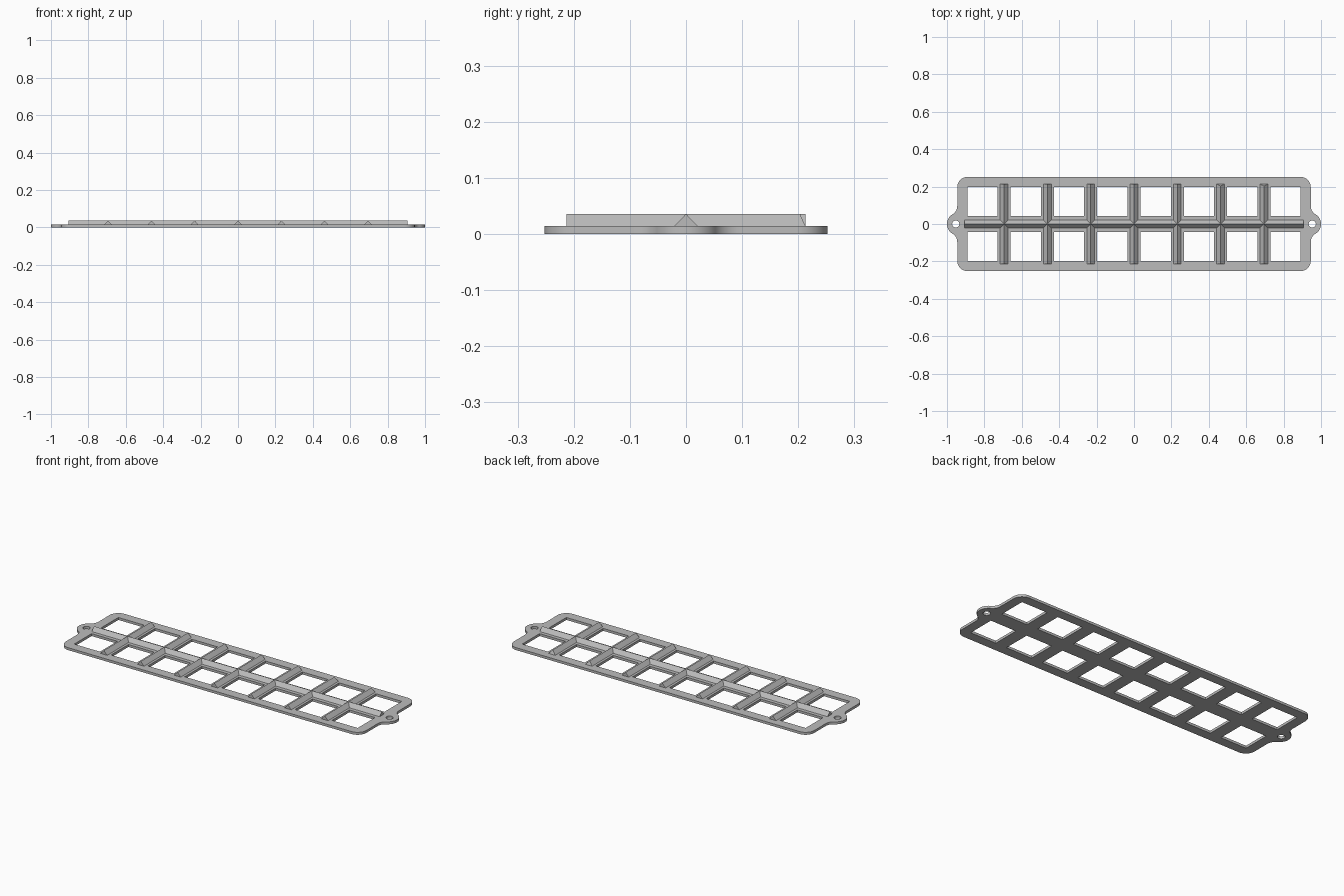
import bpy, bmesh
from math import cos, sin, pi, atan2, sqrt

if "Cube" in bpy.data.objects:
    bpy.data.objects.remove(bpy.data.objects["Cube"], do_unlink=True)

grey = bpy.data.materials.new("plain grey")
grey.use_nodes = True
colour = (0.5, 0.5, 0.5, 1)
grey.diffuse_color = colour
grey.node_tree.nodes["Principled BSDF"].inputs["Base Color"].default_value = colour

HALF_X, HALF_Y, THICK, PEAK = 0.945, 0.252, 0.014, 0.036
PITCH, RIDGE_W = 0.2315, 0.021


def arc(cx, cy, r, a0, a1, n=12):
    return [(cx + r * cos(a0 + (a1 - a0) * i / n),
             cy + r * sin(a0 + (a1 - a0) * i / n)) for i in range(n + 1)]


def outline():
    """Quarter of the rounded plate with its end tab, mirrored to all sides."""
    tab_x, tab_r, fil_r, corner = 0.94, 0.06, 0.05, 0.055
    fx = HALF_X + fil_r
    fy = sqrt((tab_r + fil_r) ** 2 - (fx - tab_x) ** 2)
    a = atan2(fy, fx - tab_x)
    quarter = arc(tab_x, 0, tab_r, 0, a)
    quarter += arc(fx, fy, fil_r, a - pi, -pi)[1:]
    quarter += arc(HALF_X - corner, HALF_Y - corner, corner, 0, pi / 2)
    half = quarter + [(-x, y) for x, y in reversed(quarter)]
    return half + [(x, -y) for x, y in reversed(half[1:-1])]


# Flat plate with screw holes and two rows of windows
loops = [outline()]
for side in (-1, 1):
    loops.append(arc(side * 0.953, 0, 0.019, 0, 2 * pi, 24)[:-1])
    for i in range(8):
        cx = (i - 3.5) * PITCH
        cy = side * 0.12
        w, h = 0.081, 0.078
        loops.append([(cx - w, cy - h), (cx + w, cy - h),
                      (cx + w, cy + h), (cx - w, cy + h)])

curve = bpy.data.curves.new("plate", "CURVE")
curve.dimensions = "2D"
curve.fill_mode = "BOTH"
curve.extrude = THICK / 2
for loop in loops:
    spline = curve.splines.new("POLY")
    spline.points.add(len(loop) - 1)
    for p, (x, y) in zip(spline.points, loop):
        p.co = (x, y, THICK / 2, 1)
    spline.use_cyclic_u = True
plate = bpy.data.objects.new("plate", curve)
bpy.context.collection.objects.link(plate)
bpy.ops.object.select_all(action="DESELECT")
plate.select_set(True)
bpy.context.view_layer.objects.active = plate
bpy.ops.object.convert(target="MESH")
plate = bpy.context.object

# Weld the plate and put it on the ground
bm = bmesh.new()
bm.from_mesh(plate.data)
bmesh.ops.remove_doubles(bm, verts=bm.verts, dist=0.0001)
low = min(v.co.z for v in bm.verts)
bmesh.ops.translate(bm, verts=bm.verts, vec=(0, 0, -low))
bmesh.ops.recalc_face_normals(bm, faces=bm.faces)
bm.to_mesh(plate.data)
bm.free()
plate.data.materials.clear()
plate.data.materials.append(grey)
bpy.ops.object.shade_smooth_by_angle(angle=pi / 6)


def ridge(name, length, x=0, turn=0, slope=0):
    """Triangular bar along its local x, optionally sloped at the far end."""
    bm = bmesh.new()
    ends = []
    for s in (-1, 1):
        top = s * length - (slope if s > 0 else 0)
        ends.append([bm.verts.new(c) for c in
                     ((s * length, -RIDGE_W, THICK), (s * length, RIDGE_W, THICK),
                      (top, 0, PEAK))])
    a, b = ends
    bm.faces.new(a)
    bm.faces.new(b)
    for i in range(3):
        j = (i + 1) % 3
        bm.faces.new((a[i], a[j], b[j], b[i]))
    bmesh.ops.recalc_face_normals(bm, faces=bm.faces)
    mesh = bpy.data.meshes.new(name)
    bm.to_mesh(mesh)
    bm.free()
    mesh.materials.append(grey)
    ob = bpy.data.objects.new(name, mesh)
    ob.location.x = x
    ob.rotation_euler.z = turn
    bpy.context.collection.objects.link(ob)


# Long middle ridge and the seven cross ridges
ridge("long_ridge", 0.905)
for i in range(-3, 4):
    ridge(f"cross_ridge_{i + 4}", 0.213, i * PITCH, pi / 2, 0.01 if i > 1 else 0)
